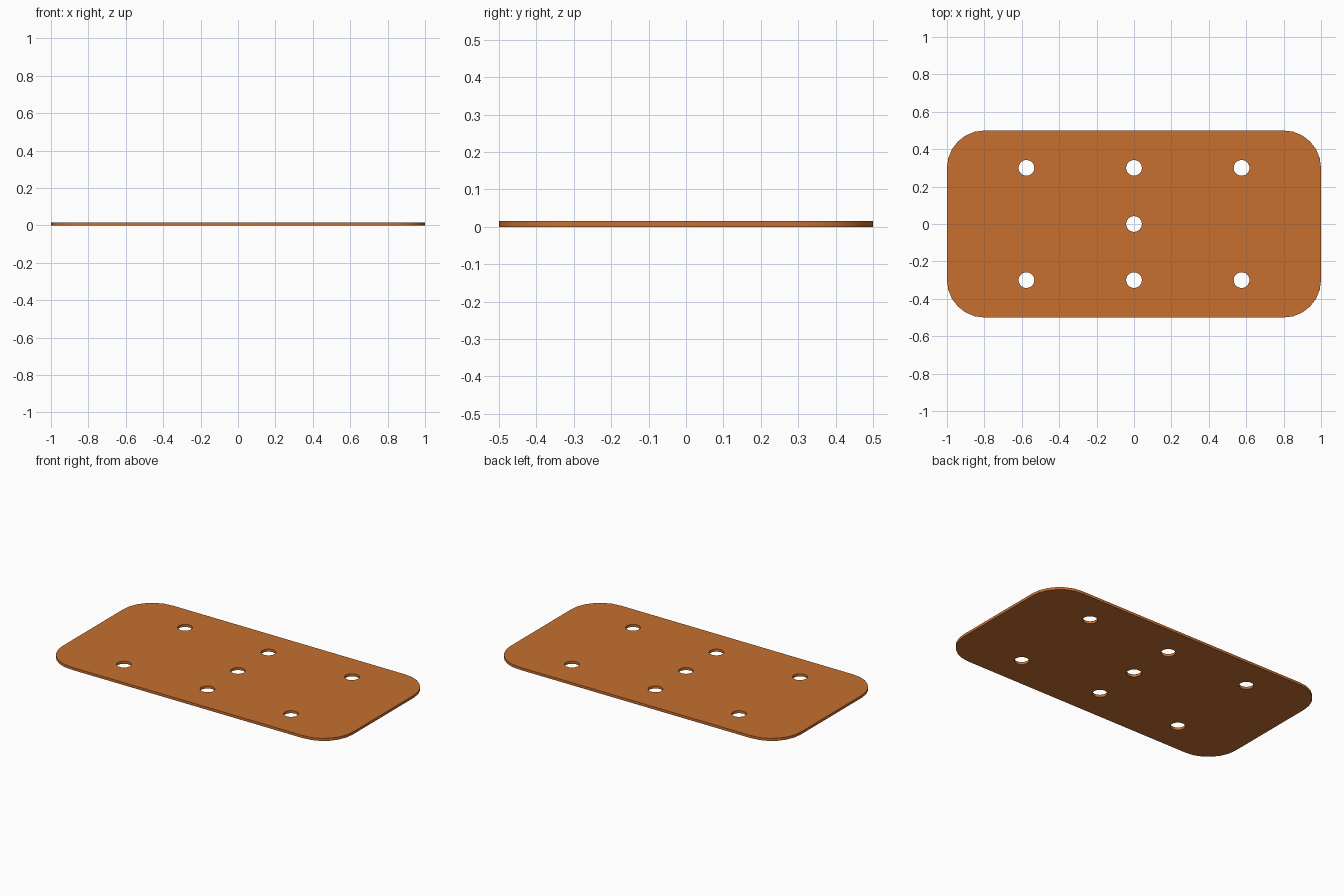
import bpy, bmesh
from math import cos, sin, pi, radians

if "Cube" in bpy.data.objects:
    bpy.data.objects.remove(bpy.data.objects["Cube"])

THICK, RADIUS, HOLE_R = 0.016, 0.2, 0.042
bm = bmesh.new()


def add_loop(points):
    verts = [bm.verts.new((x, y, 0)) for x, y in points]
    return [bm.edges.new((v, verts[(i + 1) % len(verts)])) for i, v in enumerate(verts)]


def arc(cx, cy, r, start, sweep, steps):
    return [(cx + r * cos(start + sweep * i / steps), cy + r * sin(start + sweep * i / steps))
            for i in range(steps + 1)]


# Rounded rectangle outline
outline = []
for k, (sx, sy) in enumerate([(1, 1), (-1, 1), (-1, -1), (1, -1)]):
    outline += arc(sx * (1 - RADIUS), sy * (0.5 - RADIUS), RADIUS, k * pi / 2, pi / 2, 6)
edges = add_loop(outline)

# Seven screw holes: two rows of three plus one in the middle
holes = [(x, y) for x in (-0.575, 0, 0.575) for y in (-0.3, 0.3)] + [(0, 0)]
for x, y in holes:
    edges += add_loop(arc(x, y, HOLE_R, 0, 2 * pi, 32)[:-1])

# Fill around the holes and give the sheet its thickness
bmesh.ops.triangle_fill(bm, edges=edges, use_beauty=True, use_dissolve=False)
ext = bmesh.ops.extrude_face_region(bm, geom=bm.faces[:], use_keep_orig=True)
top = [g for g in ext["geom"] if isinstance(g, bmesh.types.BMVert)]
bmesh.ops.translate(bm, verts=top, vec=(0, 0, THICK))
bmesh.ops.recalc_face_normals(bm, faces=bm.faces[:])

mesh = bpy.data.meshes.new("mounting_plate")
bm.to_mesh(mesh)
bm.free()
plate = bpy.data.objects.new("mounting_plate", mesh)
bpy.context.collection.objects.link(plate)

# Copper-orange colour
mat = bpy.data.materials.new("copper_orange")
mat.diffuse_color = (0.57, 0.16, 0.03, 1)
mat.use_nodes = True
mat.node_tree.nodes["Principled BSDF"].inputs["Base Color"].default_value = mat.diffuse_color
mesh.materials.append(mat)

# Smooth hole walls, crisp rims
bpy.context.view_layer.objects.active = plate
plate.select_set(True)
bpy.ops.object.shade_smooth_by_angle(angle=radians(30))
